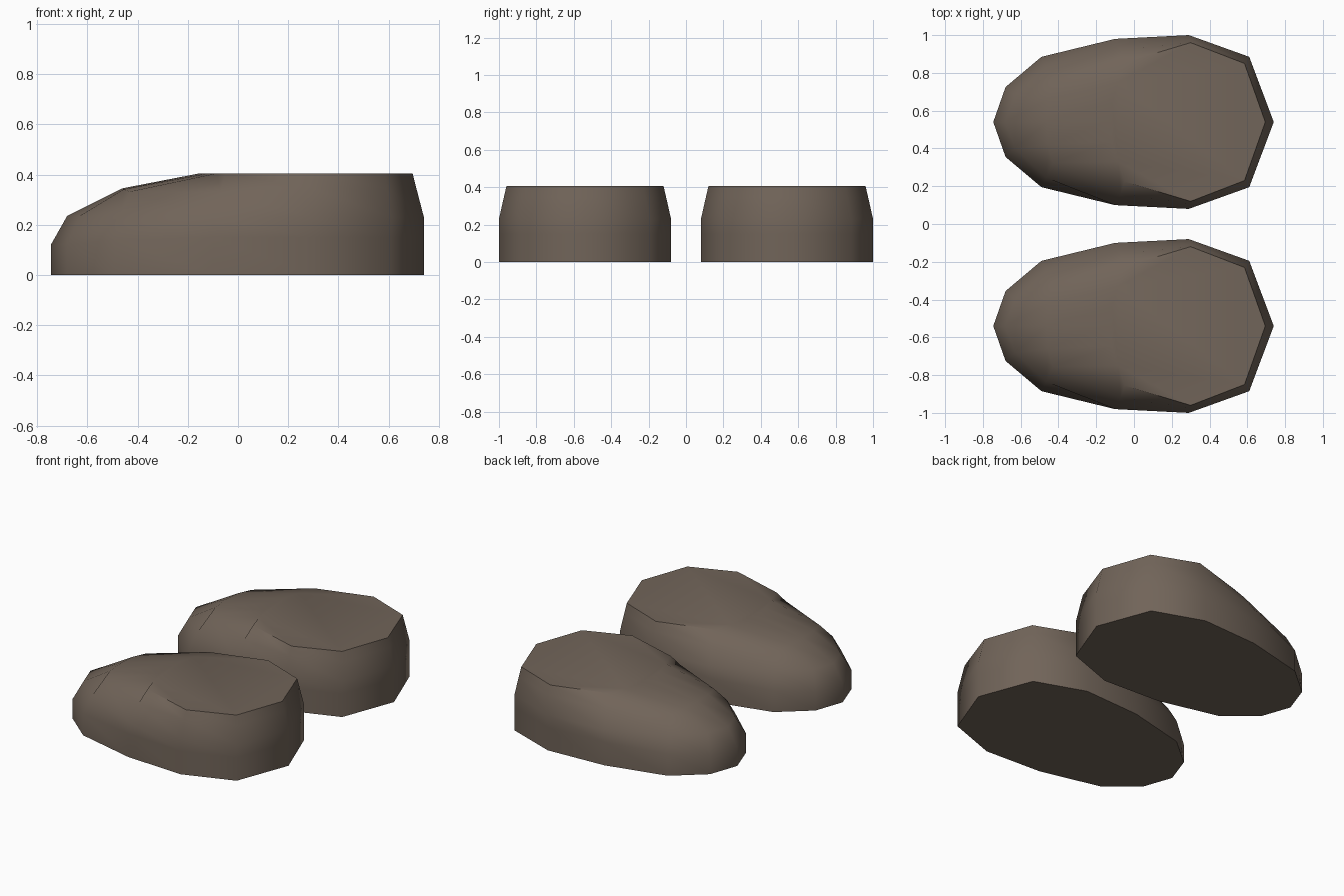
import bpy, bmesh, math

if "Cube" in bpy.data.objects:
    bpy.data.objects.remove(bpy.data.objects["Cube"])

# single brown leather colour
brown = bpy.data.materials.new("dark brown leather")
brown.diffuse_color = (0.165, 0.128, 0.10, 1)
brown.use_nodes = True
brown.node_tree.nodes["Principled BSDF"].inputs["Base Color"].default_value = brown.diffuse_color

# half outlines (x, y, z) from toe tip round to heel, lowest to highest
plan = [(-.745, 0), (-.68, .185), (-.49, .345), (-.10, .44),
        (.29, .46), (.61, .345), (.74, 0)]
wall_top = [.12, .12, .14, .15, .15, .15, .15]
RINGS = [
    [(x, y, 0) for x, y in plan],
    [(x, y, z) for (x, y), z in zip(plan, wall_top)],
    [(-.68, 0, .235), (-.63, .14, .235), (-.465, .295, .24), (-.10, .44, .23),
     (.29, .46, .23), (.61, .345, .23), (.74, 0, .23)],
    [(-.46, 0, .345), (-.455, .12, .341), (-.43, .215, .332), (-.07, .38, .33),
     (.297, .434, .345), (.594, .322, .345), (.71, 0, .345)],
    [(-.15, 0, .405), (-.117, .105, .405), (-.083, .21, .405), (-.05, .315, .405),
     (.30, .42, .405), (.585, .31, .405), (.695, 0, .405)],
]


def shoe(name, cy):
    """Loft the mirrored half outlines into one closed shoe."""
    bm = bmesh.new()
    loops = []
    for half in RINGS:
        full = half + [(x, -y, z) for x, y, z in half[-2:0:-1]]
        loops.append([bm.verts.new((x, y + cy, z)) for x, y, z in full])
    n = len(loops[0])
    for a, b in zip(loops, loops[1:]):
        for i in range(n):
            j = (i + 1) % n
            bm.faces.new((a[i], a[j], b[j], b[i]))
    bm.faces.new(loops[0])       # sole
    bm.faces.new(loops[-1])      # flat ankle opening
    bmesh.ops.recalc_face_normals(bm, faces=bm.faces)
    mesh = bpy.data.meshes.new(name)
    bm.to_mesh(mesh)
    bm.free()
    mesh.materials.append(brown)
    ob = bpy.data.objects.new(name, mesh)
    bpy.context.collection.objects.link(ob)
    bpy.ops.object.select_all(action='DESELECT')
    ob.select_set(True)
    bpy.context.view_layer.objects.active = ob
    bpy.ops.object.shade_smooth_by_angle(angle=math.radians(50))


# the pair
shoe("left_shoe", .54)
shoe("right_shoe", -.54)
